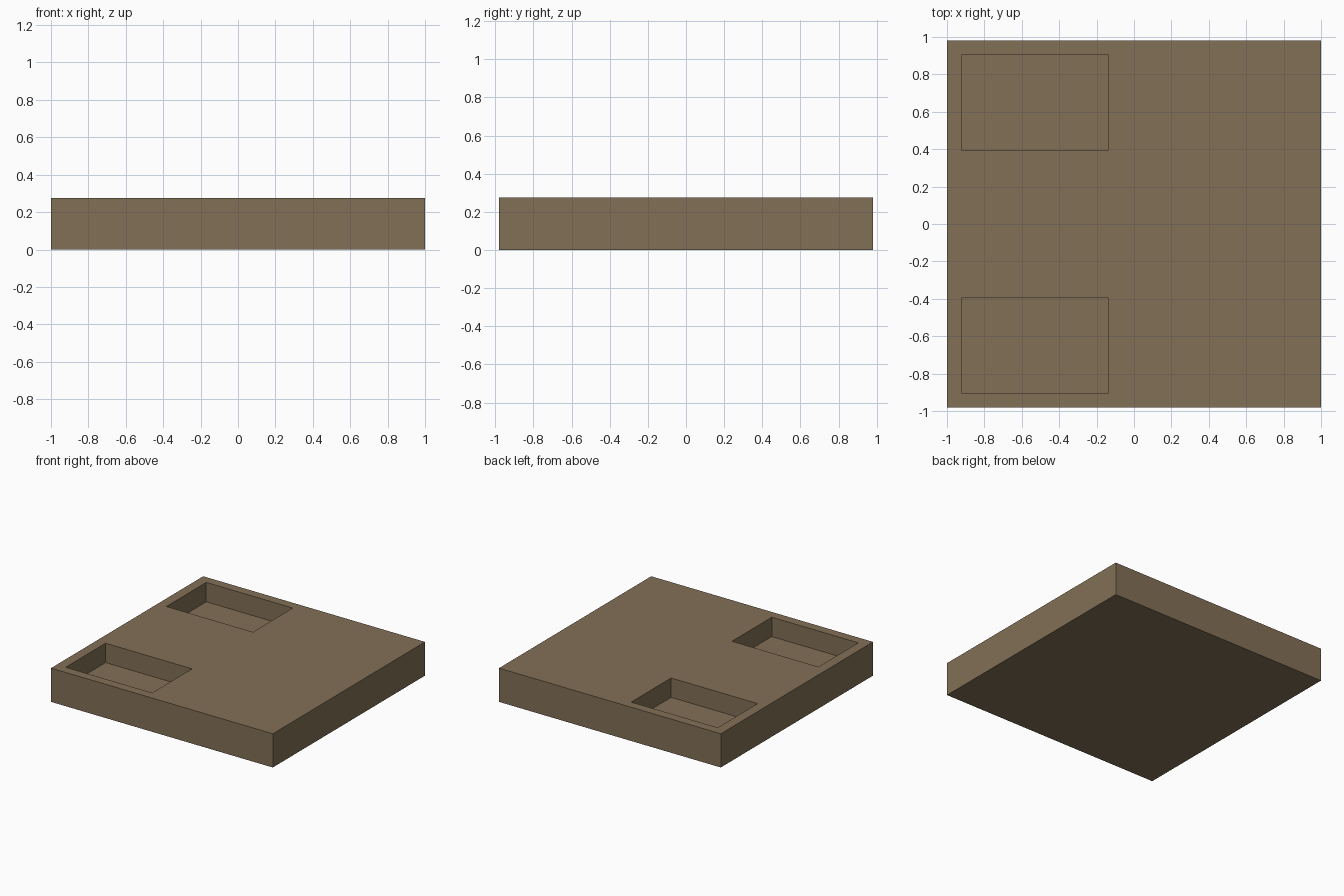
import bpy

old = bpy.data.objects.get("Cube")
if old:
    bpy.data.objects.remove(old, do_unlink=True)

HEIGHT, DEPTH = 0.275, 0.158
HALF_Y = 0.98
POCKET_X = (-0.92, -0.14)
POCKET_Y = (0.392, 0.905)

brown = bpy.data.materials.new("earth brown")
brown.use_nodes = True
colour = (0.225, 0.162, 0.093, 1)
brown.diffuse_color = colour
brown.node_tree.nodes["Principled BSDF"].inputs["Base Color"].default_value = colour


def box(name, xs, ys, zs):
    """Box spanning the given ranges on each axis."""
    spans = (xs, ys, zs)
    bpy.ops.mesh.primitive_cube_add(size=1, location=[sum(s) / 2 for s in spans])
    obj = bpy.context.object
    obj.name = name
    obj.scale = [abs(s[1] - s[0]) for s in spans]
    bpy.ops.object.transform_apply(location=True, rotation=False, scale=True)
    obj.data.materials.append(brown)
    return obj


# Solid slab
slab = box("slab", (-1, 1), (-HALF_Y, HALF_Y), (0, HEIGHT))

# Two matching rectangular pockets sunk into the top
for side, name in ((-1, "front_pocket_cutter"), (1, "back_pocket_cutter")):
    cutter = box(name, POCKET_X, [side * y for y in POCKET_Y],
                 (HEIGHT - DEPTH, HEIGHT + DEPTH))
    cutter.hide_render = True
    cut = slab.modifiers.new(name, "BOOLEAN")
    cut.operation = "DIFFERENCE"
    cut.solver = "EXACT"
    cut.object = cutter
    bpy.context.view_layer.objects.active = slab
    bpy.ops.object.modifier_apply(modifier=cut.name)
    bpy.data.objects.remove(cutter, do_unlink=True)
